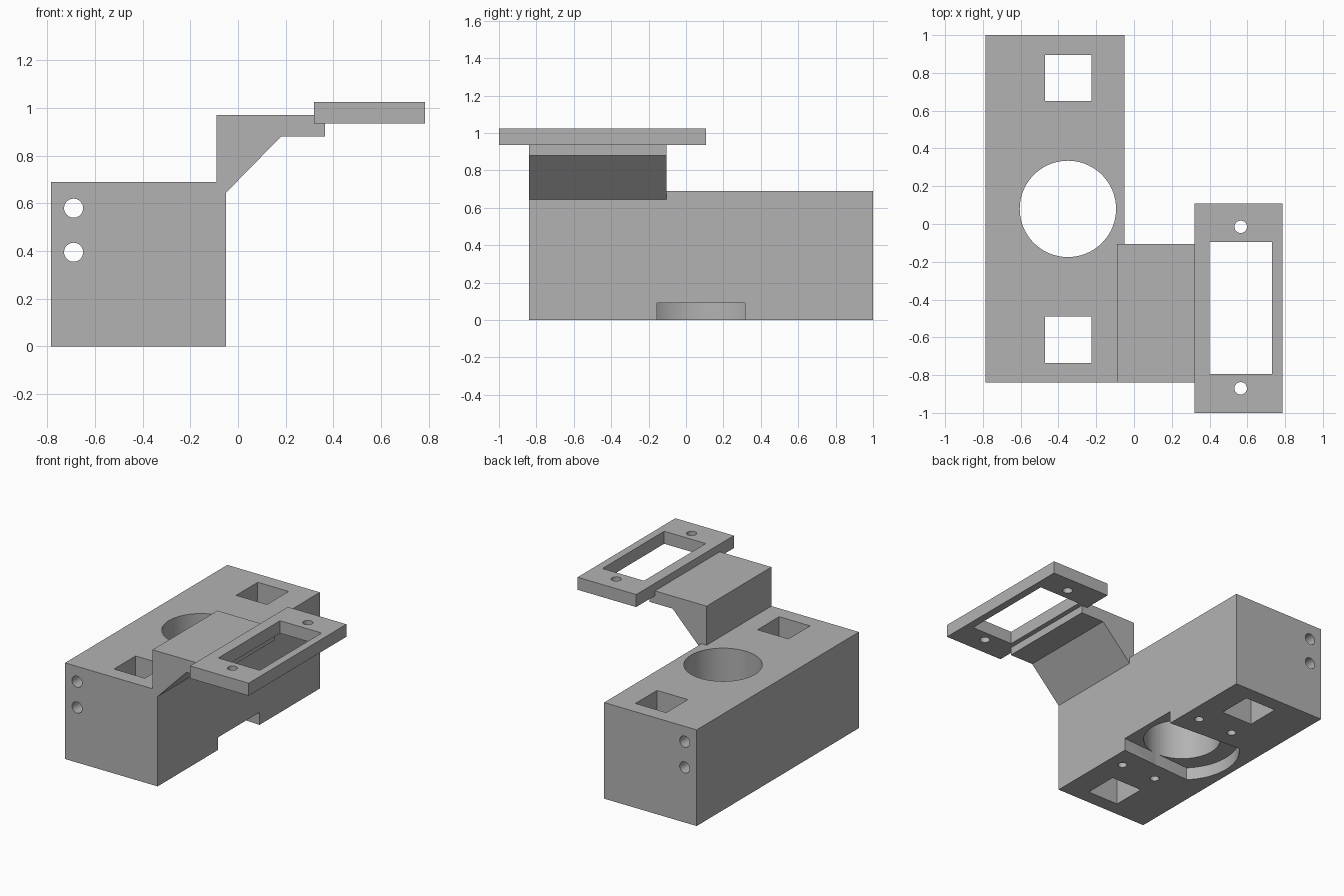
import bpy, bmesh, math
from mathutils import Matrix, Vector

if "Cube" in bpy.data.objects:
    bpy.data.objects.remove(bpy.data.objects["Cube"])

grey = bpy.data.materials.new("plain grey")
grey.use_nodes = True
COLOUR = (0.45, 0.45, 0.45, 1)
grey.diffuse_color = COLOUR
grey.node_tree.nodes["Principled BSDF"].inputs["Base Color"].default_value = COLOUR


def add_object(name, bm):
    bmesh.ops.recalc_face_normals(bm, faces=bm.faces[:])
    mesh = bpy.data.meshes.new(name)
    bm.to_mesh(mesh)
    bm.free()
    mesh.materials.append(grey)
    obj = bpy.data.objects.new(name, mesh)
    bpy.context.collection.objects.link(obj)
    return obj


def prism(name, points, direction):
    """Extrude a closed outline of 3D points along a direction."""
    bm = bmesh.new()
    face = bm.faces.new([bm.verts.new(p) for p in points])
    result = bmesh.ops.extrude_face_region(bm, geom=[face], use_keep_orig=True)
    verts = [g for g in result["geom"] if isinstance(g, bmesh.types.BMVert)]
    bmesh.ops.translate(bm, verts=verts, vec=direction)
    return add_object(name, bm)


def box(name, x0, x1, y0, y1, z0, z1):
    outline = [(x0, y0, z0), (x1, y0, z0), (x1, y1, z0), (x0, y1, z0)]
    return prism(name, outline, (0, 0, z1 - z0))


def rod(name, centre, radius, length, along_y=False, sides=32):
    bm = bmesh.new()
    turn = Matrix.Rotation(math.pi / 2, 4, "X") if along_y else Matrix()
    bmesh.ops.create_cone(bm, cap_ends=True, segments=sides, radius1=radius,
                          radius2=radius, depth=length,
                          matrix=Matrix.Translation(centre) @ turn)
    return add_object(name, bm)


def cut(obj, cutters):
    """Subtract the cutters, keep the result as plain mesh, drop the cutters."""
    for c in cutters:
        c.hide_render = True
        mod = obj.modifiers.new("cut", "BOOLEAN")
        mod.operation, mod.solver, mod.object = "DIFFERENCE", "EXACT", c
    graph = bpy.context.evaluated_depsgraph_get()
    mesh = bpy.data.meshes.new_from_object(obj.evaluated_get(graph))
    obj.modifiers.clear()
    obj.data = mesh
    for c in cutters:
        bpy.data.objects.remove(c)


# Main block
X0, X1, Y0, Y1, TOP = -0.785, -0.05, -0.84, 1.0, 0.69
CX, CY = -0.35, 0.08
body = box("main_block", X0, X1, Y0, Y1, 0, TOP)
cutters = [rod("bore", (CX, CY, 0.35), 0.255, 1, sides=96)]

# Square shafts either side of the bore
for y in (-0.735, 0.65):
    cutters.append(box("square_shaft", -0.47, -0.225, y, y + 0.245, -0.1, 0.8))

# Two long holes running front to back
for z in (0.395, 0.58):
    cutters.append(rod("long_hole", (-0.69, 0.08, z), 0.04, 2.2, along_y=True))

# Round-ended recess underneath, open at the left side
R, half = 0.38, 0.27
start = math.pi - math.asin(half / R)
steps = 28
outline = [(X1 + 0.05, CY - 0.232, -0.1), (X1 + 0.05, CY + 0.232, -0.1)]
for i in range(steps + 1):
    a = start + (2 * math.pi - 2 * start) * i / steps
    outline.append((CX + R * math.cos(a), CY + R * math.sin(a), -0.1))
cutters.append(prism("recess", outline, (0, 0, 0.19)))

# Blind screw holes underneath
for x in (-0.165, -0.445):
    for side in (-1, 1):
        cutters.append(rod("screw_hole", (x, CY + side * 0.397, 0), 0.03, 0.4))
cut(body, cutters)

# Angled bracket rising from the block
profile = [(-0.09, TOP), (-0.09, 0.97), (0.32, 0.97), (0.32, 0.935),
           (0.365, 0.935), (0.365, 0.88), (0.18, 0.88), (X1, 0.645), (X1, TOP)]
bracket = prism("angled_bracket", [(x, Y0, z) for x, z in profile], (0, 0.735, 0))

# Frame plate with a window and two screw holes
plate = box("frame_plate", 0.32, 0.785, -1, 0.108, 0.935, 1.025)
cut(plate, [box("window", 0.4, 0.73, -0.795, -0.095, 0.8, 1.2)]
    + [rod("plate_hole", (0.565, y, 1), 0.033, 0.4) for y in (-0.87, -0.015)])

# Smooth the round walls and keep the edges sharp
bpy.ops.object.select_all(action="DESELECT")
for obj in (body, bracket, plate):
    obj.select_set(True)
bpy.context.view_layer.objects.active = body
bpy.ops.object.shade_smooth_by_angle(angle=math.radians(30))
